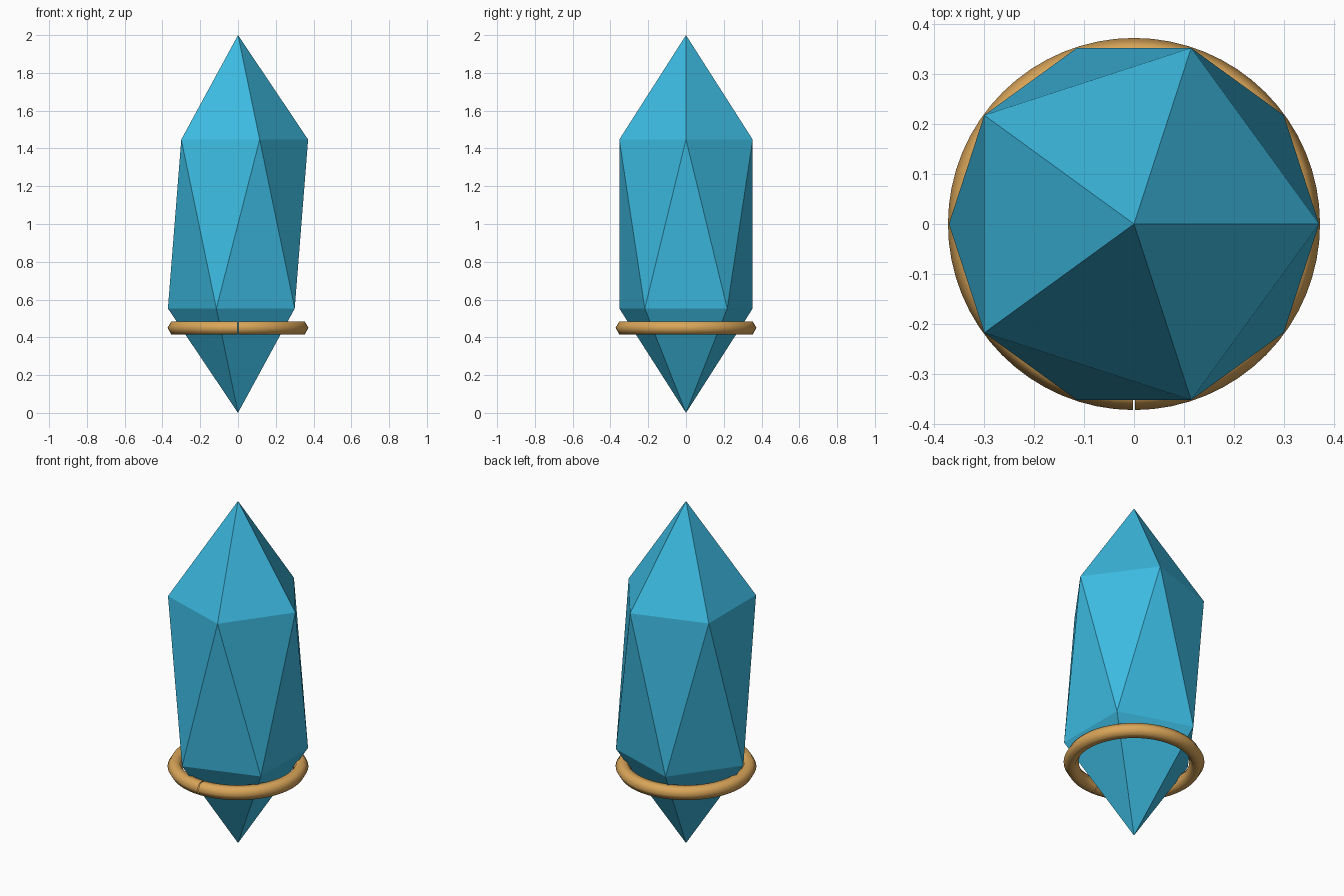
import bpy, bmesh, math
from mathutils import Matrix, Vector

cube = bpy.data.objects.get("Cube")
if cube:
    bpy.data.objects.remove(cube, do_unlink=True)


def make_material(name, color):
    mat = bpy.data.materials.new(name)
    mat.use_nodes = True
    mat.diffuse_color = color
    mat.node_tree.nodes["Principled BSDF"].inputs["Base Color"].default_value = color
    return mat


def make_object(name, bm, mat):
    mesh = bpy.data.meshes.new(name)
    bm.to_mesh(mesh)
    bm.free()
    mesh.materials.append(mat)
    obj = bpy.data.objects.new(name, mesh)
    bpy.context.collection.objects.link(obj)
    return obj


blue = make_material("crystal blue", (0.045, 0.49, 0.75, 1))
gold = make_material("warm gold", (0.70, 0.38, 0.10, 1))

# Crystal: a tall stretched icosahedron with flat facets
bm = bmesh.new()
bmesh.ops.create_icosphere(bm, subdivisions=1, radius=1)
bmesh.ops.scale(bm, vec=(0.415, 0.415, 1), verts=bm.verts)
bmesh.ops.translate(bm, vec=(0, 0, 1), verts=bm.verts)
make_object("crystal", bm, blue)

# Ring: a hexagonal section swept round, open by a hairline at the front
RING_RADIUS, TUBE_RADIUS, RING_Z, GAP = 0.333, 0.04, 0.45, 0.012
bm = bmesh.new()
section = bmesh.ops.create_circle(bm, segments=6, radius=TUBE_RADIUS)["verts"]
turn = Matrix.Rotation(math.radians(90), 4, "X") @ Matrix.Rotation(math.radians(90), 4, "Z")
bmesh.ops.transform(bm, matrix=turn, verts=section)
# Stand the section so that one corner points outward
corner = max(section, key=lambda v: v.co.length_squared + v.co.x).co
spin_fix = Matrix.Rotation(math.atan2(corner.z, corner.x), 4, "Y")
bmesh.ops.transform(bm, matrix=spin_fix, verts=section)
bmesh.ops.translate(bm, vec=(RING_RADIUS, 0, RING_Z), verts=section)
start = Matrix.Rotation(-math.pi / 2 + GAP / 2, 3, "Z")
bmesh.ops.rotate(bm, cent=(0, 0, 0), matrix=start, verts=section)
bmesh.ops.spin(bm, geom=bm.edges[:], cent=(0, 0, 0), axis=(0, 0, 1),
               angle=2 * math.pi - GAP, steps=64)
bmesh.ops.recalc_face_normals(bm, faces=bm.faces[:])
# Make sure the tube faces outward
face = max(bm.faces, key=lambda f: f.calc_center_median().x)
if face.normal.dot(Vector((1, 0, 0))) < 0:
    bmesh.ops.reverse_faces(bm, faces=bm.faces[:])
for f in bm.faces:
    f.smooth = True
make_object("ring", bm, gold)
